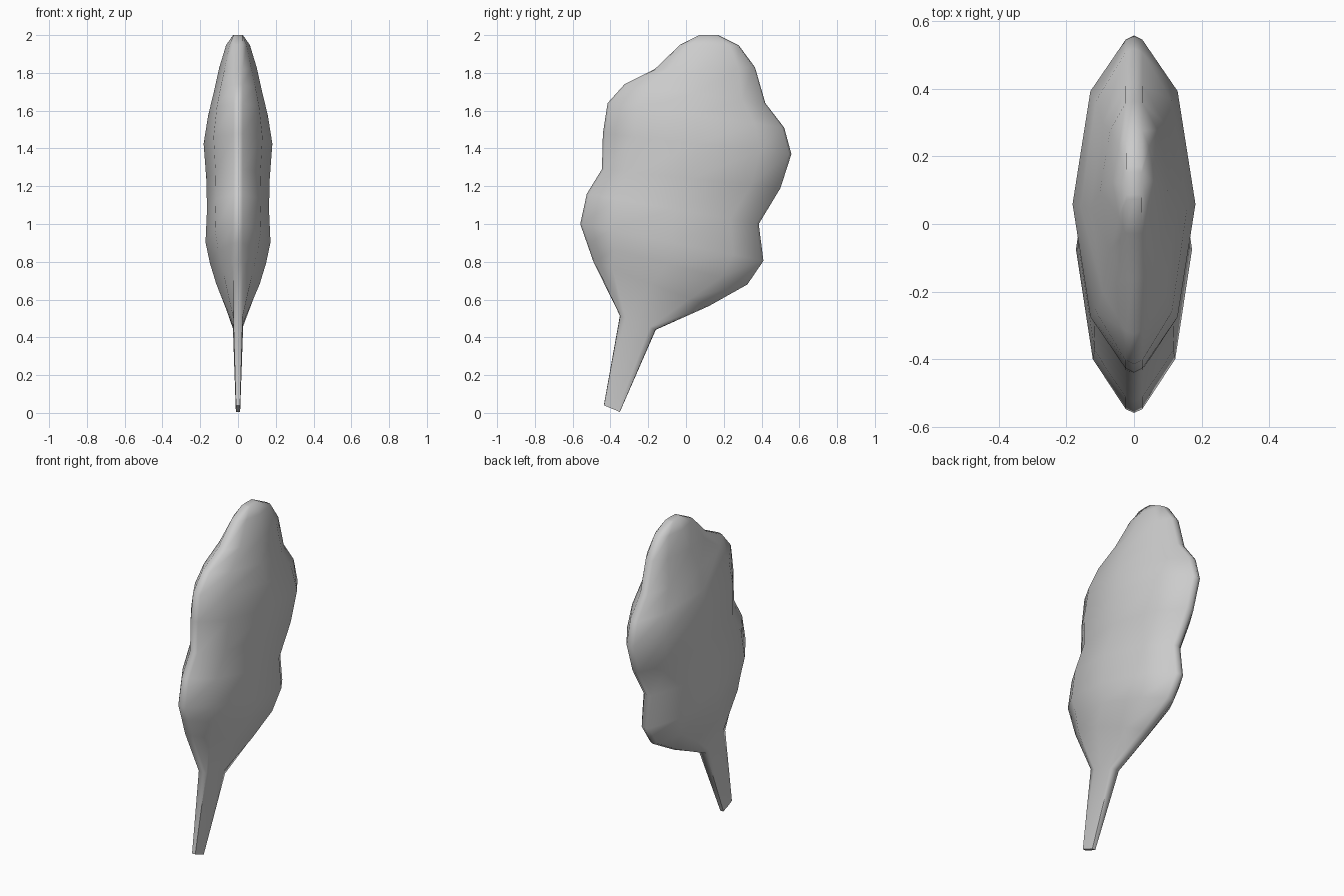
import bpy, bmesh, math
from mathutils import Vector

if "Cube" in bpy.data.objects:
    bpy.data.objects.remove(bpy.data.objects["Cube"])

# Rows from stem foot to crown: left edge (y, z), right edge (y, z), half thickness
ROWS = [
    (-0.435, 0.04, -0.35, 0.005, 0.012),
    (-0.35, 0.515, -0.16, 0.44, 0.028),
    (-0.49, 0.80, 0.12, 0.565, 0.115),
    (-0.525, 0.90, 0.325, 0.68, 0.148),
    (-0.56, 1.00, 0.41, 0.805, 0.172),
    (-0.525, 1.16, 0.385, 1.00, 0.164),
    (-0.445, 1.29, 0.50, 1.19, 0.168),
    (-0.44, 1.48, 0.558, 1.37, 0.182),
    (-0.415, 1.64, 0.52, 1.51, 0.158),
    (-0.325, 1.74, 0.42, 1.64, 0.13),
    (-0.165, 1.82, 0.365, 1.83, 0.10),
    (-0.03, 1.95, 0.28, 1.945, 0.063),
    (0.07, 2.00, 0.17, 2.00, 0.026),
]


def section(bm, row):
    """Lens-shaped closed loop between the left and right edge."""
    ly, lz, ry, rz, t = row
    left, right = Vector((0, ly, lz)), Vector((0, ry, rz))
    mid, half = (left + right) / 2, (right - left) / 2
    rim = min(0.025, t * 0.9)
    bulge = max(0.71 * t, rim)
    side = [(-0.975, rim), (-0.67, bulge), (0, t), (0.67, bulge), (0.975, rim)]
    loop = [(-1, 0)] + side + [(1, 0)] + [(f, -x) for f, x in reversed(side)]
    return [bm.verts.new(mid + half * f + Vector((x, 0, 0))) for f, x in loop]


# Leafy crown with its tapering stem, lofted through the rows
bm = bmesh.new()
loops = [section(bm, r) for r in ROWS]
for a, b in zip(loops, loops[1:]):
    n = len(a)
    for i in range(n):
        j = (i + 1) % n
        bm.faces.new((a[i], a[j], b[j], b[i]))
bm.faces.new(loops[0])
bm.faces.new(loops[-1])
bmesh.ops.recalc_face_normals(bm, faces=bm.faces)

mesh = bpy.data.meshes.new("leaf_with_stem")
bm.to_mesh(mesh)
bm.free()
leaf = bpy.data.objects.new("leaf_with_stem", mesh)
bpy.context.collection.objects.link(leaf)
bpy.context.view_layer.objects.active = leaf
leaf.select_set(True)
bpy.ops.object.shade_smooth_by_angle(angle=math.radians(75))
